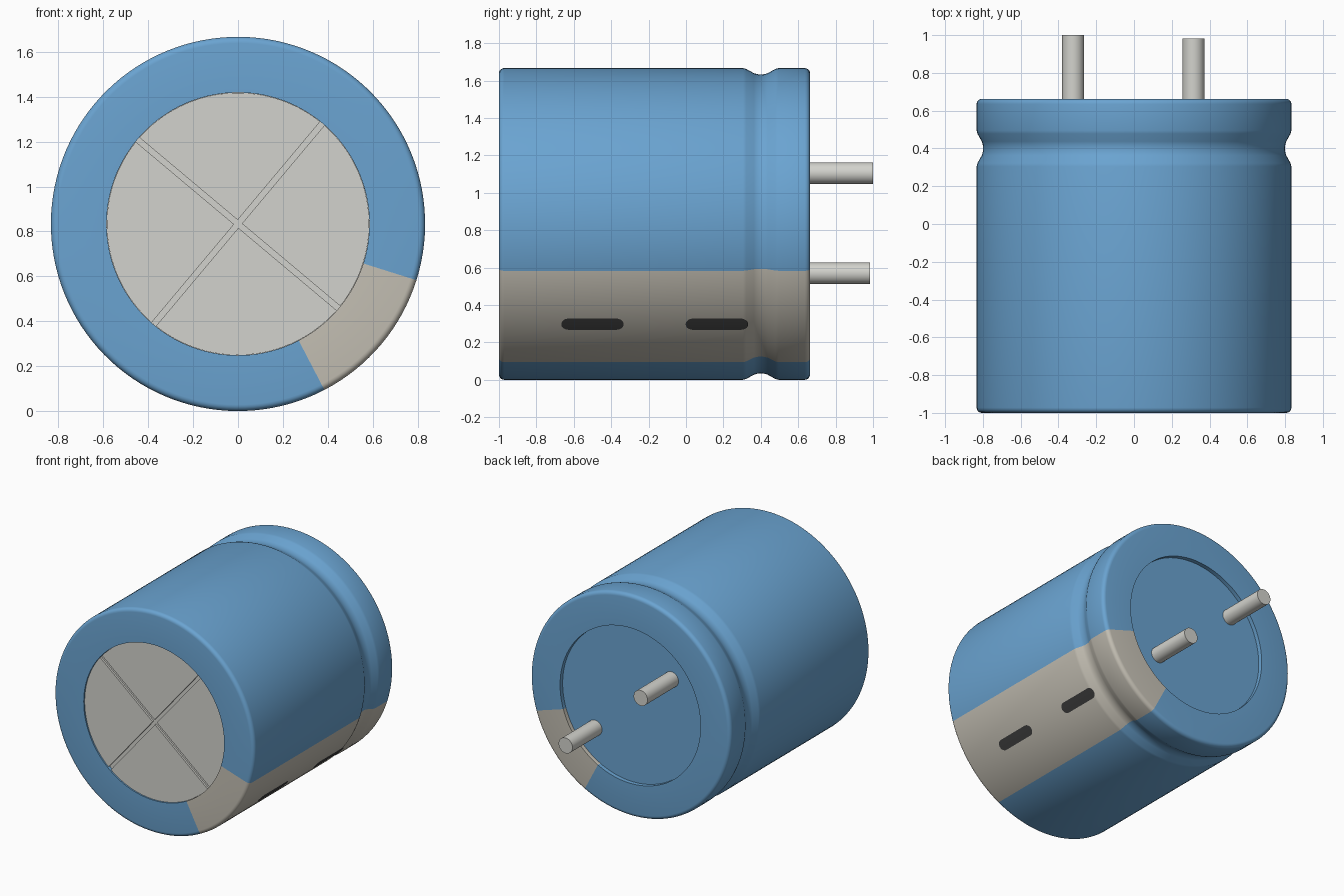
import bpy, bmesh
from math import sin, cos, pi, radians, sqrt
from mathutils import Matrix

if "Cube" in bpy.data.objects:
    bpy.data.objects.remove(bpy.data.objects["Cube"])

R = 0.8333          # sleeve radius
ZC = R              # axis height
R_IN = 0.585        # radius of the openings at both ends
SEG = 128
A0 = radians(-40)   # direction of stripe, pins and scores


def material(name, rgb):
    m = bpy.data.materials.new(name)
    m.diffuse_color = (*rgb, 1)
    m.use_nodes = True
    m.node_tree.nodes["Principled BSDF"].inputs["Base Color"].default_value = m.diffuse_color
    return m


BLUE = material("blue_sleeve", (0.145, 0.37, 0.64))
STRIPE = material("stripe_grey", (0.56, 0.53, 0.46))
DARK = material("dash_dark", (0.05, 0.05, 0.05))
METAL = material("light_metal", (0.65, 0.65, 0.61))


def polar(r, a, y):
    return (r * cos(a), y, ZC + r * sin(a))


def finish(name, bm, mats, angle=35):
    me = bpy.data.meshes.new(name)
    bm.to_mesh(me)
    bm.free()
    ob = bpy.data.objects.new(name, me)
    bpy.context.collection.objects.link(ob)
    for m in mats:
        me.materials.append(m)
    bpy.ops.object.select_all(action='DESELECT')
    ob.select_set(True)
    bpy.context.view_layer.objects.active = ob
    bpy.ops.object.shade_smooth_by_angle(angle=radians(angle))
    return ob


def cylinder(name, r, y0, y1, x, z, mat, seg=32):
    bm = bmesh.new()
    bmesh.ops.create_cone(bm, cap_ends=True, segments=seg, radius1=r, radius2=r,
                          depth=y1 - y0,
                          matrix=Matrix.Translation((x, (y0 + y1) / 2, z))
                          @ Matrix.Rotation(-pi / 2, 4, 'X'))
    return finish(name, bm, [mat])


# Sleeve: revolved profile with rounded rims and a crimp groove
F = 0.028
rim = [i * pi / 10 for i in range(6)]
profile = [(R_IN, -0.97), (R_IN, -1.0)]
profile += [(R - F + F * sin(t), -1 + F - F * cos(t)) for t in rim]
profile += [(R, 0.305), (0.829, 0.322), (0.806, 0.363), (0.801, 0.38), (0.799, 0.40),
            (0.801, 0.42), (0.806, 0.437), (0.829, 0.478), (R, 0.495)]
profile += [(R - F + F * cos(t), 0.663 - F + F * sin(t)) for t in rim]
profile += [(R_IN, 0.663), (R_IN, 0.625)]

bm = bmesh.new()
rings = [[bm.verts.new(polar(r, A0 + 2 * pi * k / SEG, y)) for k in range(SEG)]
         for r, y in profile]
for p, q in zip(rings, rings[1:]):
    for k in range(SEG):
        n = (k + 1) % SEG
        f = bm.faces.new((p[k], q[k], q[n], p[n]))
        f.material_index = 1 if k < 8 or k >= SEG - 8 else 0
finish("sleeve", bm, [BLUE, STRIPE])

# Front can end: recessed floor with four raised quadrants leaving a cross score
cylinder("can_end_floor", R_IN, -0.975, -0.965, 0, ZC, METAL, SEG)
bm = bmesh.new()
g = 0.0125
rq = R_IN - 0.001
for q in range(4):
    base = A0 + q * pi / 2
    lim = g / rq
    pts = [(sqrt(2) * g, base + pi / 4)]
    pts += [(rq, base + lim + (pi / 2 - 2 * lim) * i / 32) for i in range(33)]
    face = bm.faces.new([bm.verts.new(polar(r, a, -0.972)) for r, a in pts])
    ext = bmesh.ops.extrude_face_region(bm, geom=[face])
    for v in ext["geom"]:
        if isinstance(v, bmesh.types.BMVert):
            v.co.y = -0.99
bmesh.ops.recalc_face_normals(bm, faces=bm.faces)
finish("can_end_quadrants", bm, [METAL])

# Rear seal disc
cylinder("base_seal", R_IN, 0.60, 0.632, 0, ZC, BLUE, SEG)

# Terminal pins
cylinder("terminal_pin_left", 0.058, 0.62, 1.0, -0.322, 1.105, METAL)
cylinder("terminal_pin_right", 0.058, 0.62, 0.983, 0.315, 0.570, METAL)

# Polarity dashes: rounded patches wrapped on the stripe
HALF_L, HALF_W = 0.167, 0.039
for name, yc in (("polarity_dash_front", -0.5), ("polarity_dash_rear", 0.165)):
    bm = bmesh.new()
    rows = []
    flat = HALF_L - HALF_W
    for i in range(20):
        s = -1 if i < 10 else 1
        t = radians(4) + (i if i < 10 else 19 - i) / 9 * radians(86)
        y, w = yc + s * (flat + HALF_W * cos(t)), HALF_W * sin(t)
        rows.append([bm.verts.new(polar(R + 0.0015, A0 + w * j / 3 / R, y))
                     for j in range(-3, 4)])
    for a, b in zip(rows, rows[1:]):
        for j in range(6):
            bm.faces.new((a[j], b[j], b[j + 1], a[j + 1]))
    finish(name, bm, [DARK])
